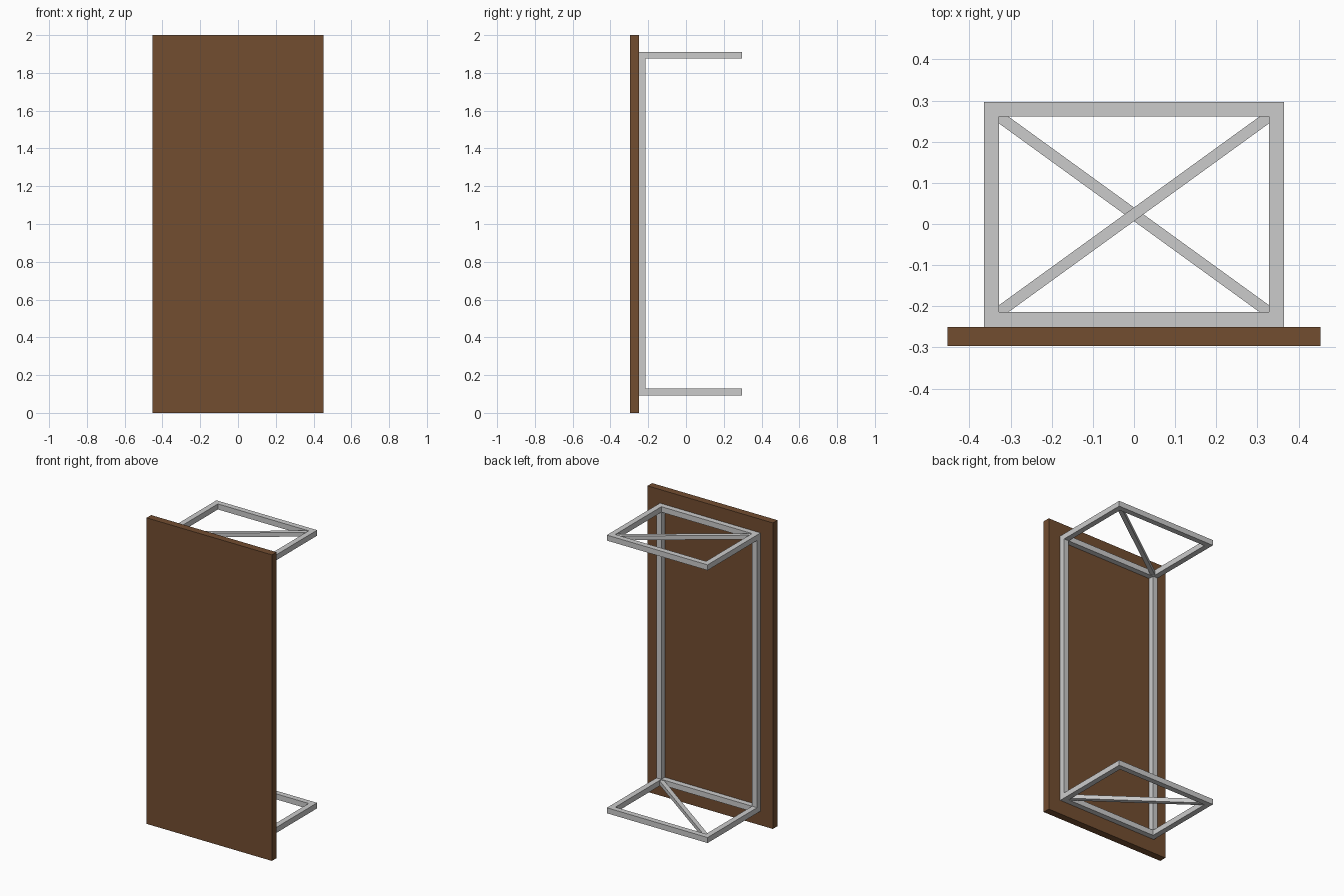
import bpy, math

if "Cube" in bpy.data.objects:
    bpy.data.objects.remove(bpy.data.objects["Cube"])

PANEL_X, BAR = 0.453, 0.036
X, Y0, Y1 = 0.364, -0.25, 0.297      # outer frame limits
Z0, Z1 = 0.093, 1.911
YC = (Y0 + Y1) / 2


def box(name, centre, size, angle=0.0):
    bpy.ops.mesh.primitive_cube_add(size=1, location=centre)
    ob = bpy.context.object
    ob.name = name
    ob.scale = size
    bpy.ops.object.transform_apply(location=False, rotation=False, scale=True)
    ob.rotation_euler.z = angle
    return ob


# Wooden front panel
wood = bpy.data.materials.new("wood")
wood.diffuse_color = (0.17, 0.075, 0.03, 1)
wood.use_nodes = True
wood.node_tree.nodes["Principled BSDF"].inputs["Base Color"].default_value = wood.diffuse_color
panel = box("front_panel", (0, -0.2735, 1), (2 * PANEL_X, 0.047, 2))
panel.data.materials.append(wood)

# Upper and lower rectangular frames, braced on opposite diagonals
inner_x, inner_y = X - BAR, (Y1 - Y0) / 2 - BAR
diagonal = math.atan2(inner_y, inner_x)
for level, z, sign in (("lower", Z0 + BAR / 2, -1), ("upper", Z1 - BAR / 2, 1)):
    for side, y in (("front", Y0 + BAR / 2), ("back", Y1 - BAR / 2)):
        box(f"{level}_{side}_rail", (0, y, z), (2 * X, BAR, BAR))
    for side, s in (("left", -1), ("right", 1)):
        box(f"{level}_{side}_rail", (s * (X - BAR / 2), YC, z),
            (BAR, 2 * inner_y, BAR))
    box(f"{level}_diagonal_brace", (0, YC, z),
        (2 * math.hypot(inner_x, inner_y) + 0.02, 0.027, 0.027), sign * diagonal)

# Uprights joining the frames behind the panel
for side, s in (("left", -1), ("right", 1)):
    box(f"{side}_upright", (s * (X - BAR / 2), Y0 + BAR / 2, (Z0 + Z1) / 2),
        (BAR, BAR, Z1 - Z0 - 2 * BAR))
